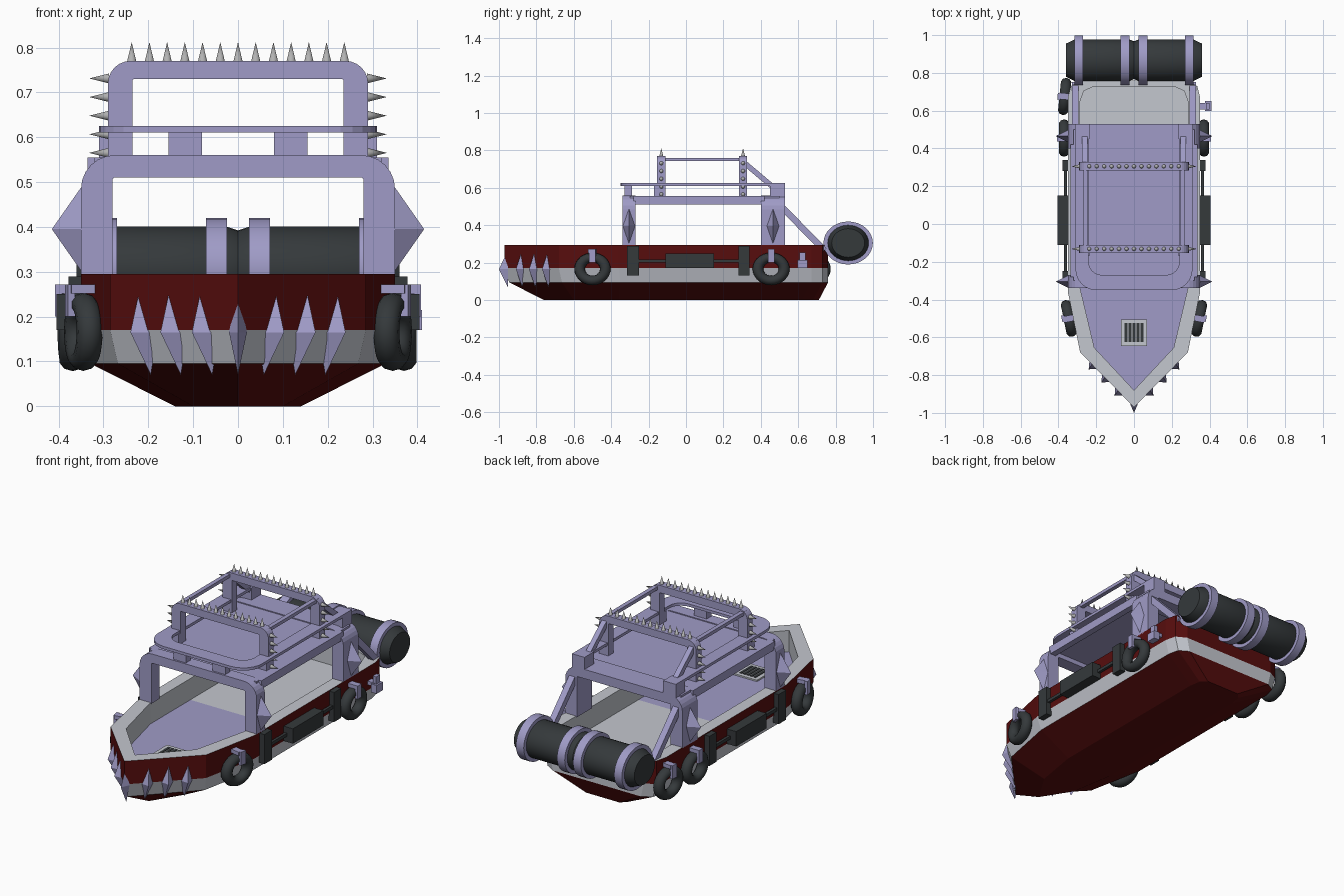
import bpy, bmesh, math
from mathutils import Matrix, Vector

if "Cube" in bpy.data.objects:
    bpy.data.objects.remove(bpy.data.objects["Cube"], do_unlink=True)


def material(name, r, g, b):
    m = bpy.data.materials.new(name)
    m.use_nodes = True
    m.diffuse_color = (r, g, b, 1)
    m.node_tree.nodes["Principled BSDF"].inputs["Base Color"].default_value = (r, g, b, 1)
    return m


RED = material("dark red paint", 0.095, 0.004, 0.004)
GREY = material("pale grey paint", 0.55, 0.57, 0.62)
LILAC = material("lilac metal", 0.35, 0.33, 0.57)
DARK = material("dark rubber", 0.035, 0.041, 0.044)
STEEL = material("spike steel", 0.45, 0.45, 0.45)


def finish(name, bm, *mats, smooth=False):
    bmesh.ops.recalc_face_normals(bm, faces=bm.faces)
    me = bpy.data.meshes.new(name)
    bm.to_mesh(me)
    bm.free()
    for m in mats:
        me.materials.append(m)
    ob = bpy.data.objects.new(name, me)
    bpy.context.collection.objects.link(ob)
    if smooth:
        bpy.ops.object.select_all(action='DESELECT')
        ob.select_set(True)
        bpy.context.view_layer.objects.active = ob
        bpy.ops.object.shade_smooth_by_angle(angle=math.radians(35))
    return ob


def box(name, mat, lo, hi, turn=None):
    """Box between two corners, optionally turned about its centre."""
    bm = bmesh.new()
    lo, hi = Vector(lo), Vector(hi)
    bmesh.ops.create_cube(bm, size=1)
    bmesh.ops.scale(bm, vec=hi - lo, verts=bm.verts)
    if turn:
        bm.transform(turn)
    bmesh.ops.translate(bm, vec=(lo + hi) / 2, verts=bm.verts)
    return finish(name, bm, mat)


def pair(name, mat, x0, x1, y0, y1, z0, z1):
    """Mirrored pair of boxes."""
    box("left_" + name, mat, (x0, y0, z0), (x1, y1, z1))
    box("right_" + name, mat, (-x1, y0, z0), (-x0, y1, z1))


def arch_points(w, base, top, r, n=6):
    half = [(w, base)]
    for i in range(n + 1):
        a = i / n * math.pi / 2
        half.append((w - r + r * math.cos(a), top - r + r * math.sin(a)))
    return half + [(-u, v) for u, v in reversed(half)]


def arch(name, mat, outer, inner, a, b, place):
    """Strip between two matching arch outlines, extruded from a to b."""
    bm = bmesh.new()
    rows = [[bm.verts.new(place(u, v, d)) for (u, v), d in ((o, a), (i, a), (i, b), (o, b))]
            for o, i in zip(outer, inner)]
    for p, q in zip(rows, rows[1:]):
        for k in range(4):
            bm.faces.new((p[k], p[k - 1], q[k - 1], q[k]))
    bm.faces.new(rows[0])
    bm.faces.new(rows[-1])
    return finish(name, bm, mat)


def spike(name, mat, base, tip):
    """Pointed solid from base points to one tip."""
    bm = bmesh.new()
    ring = [bm.verts.new(p) for p in base]
    top = bm.verts.new(tip)
    bm.faces.new(ring)
    for i, v in enumerate(ring):
        bm.faces.new((ring[i - 1], v, top))
    return finish(name, bm, mat)


# Hull lofted from outlines, open on top
rim = [(0, -.97), (.285, -.68), (.35, -.36), (.35, .67), (.335, .73), (.28, .76)]
well = [(0, -.88), (.21, -.655), (.285, -.34), (.285, .65), (.265, .705), (.22, .725)]
keel = [(0, -.76), (.10, -.60), (.14, -.36), (.14, .62), (.13, .68), (.10, .71)]
chine = [(x * .94, y * .975 if y < 0 else y) for x, y in rim]
levels = [(keel, 0), (chine, .095), (rim, .17), (rim, .295), (well, .295), (well, .18)]
bm = bmesh.new()
loops = []
for half, z in levels:
    full = half + [(-x, y) for x, y in reversed(half[1:])]
    loops.append([bm.verts.new((x, y, z)) for x, y in full])
for p, q, m in zip(loops, loops[1:], (0, 1, 0, 1, 1)):
    for i in range(len(p)):
        bm.faces.new((p[i - 1], p[i], q[i], q[i - 1])).material_index = m
bm.faces.new(loops[0])
floor = bm.faces.new(loops[-1])
floor.material_index = 1
bmesh.ops.bisect_plane(bm, geom=[floor] + list(floor.edges) + list(floor.verts),
                       plane_co=(0, 0, 0), plane_no=(0, 1, 0))
for f in bm.faces:
    c = f.calc_center_median()
    if abs(c.z - .18) < .001 and c.y < 0:
        f.material_index = 2
finish("hull", bm, RED, GREY, LILAC)

# Bow deck grate
box("grate_frame", GREY, (-.07, -.645, .18), (.07, -.505, .188))
for i in range(5):
    x = -.042 + i * .021
    box("grate_slot", DARK, (x - .007, -.625, .18), (x + .007, -.525, .191))

# Bow teeth along both bow edges
for x, y in ((0, -.965), (.078, -.885), (.148, -.815), (.215, -.745)):
    for s in ((1,) if x == 0 else (1, -1)):
        n = Vector((s * .71, -.70, 0)) if x else Vector((0, -1, 0))
        t = Vector((-n.y, n.x, 0)) * (.04 if x else .02)
        c = Vector((s * x, y, .165))
        base = [c - t, c + Vector((s * .012 if x else 0, 0, .1)), c + t,
                c + Vector((-s * .012 if x else 0, 0, -.095))]
        spike("bow_tooth", LILAC, [p - n * .012 for p in base], c + n * .035)

# Cabin hoops, roof and side rails
def upright(u, v, d):
    return (u, d, v)


for name, y0, y1 in (("front_hoop", -.34, -.27), ("rear_hoop", .40, .53)):
    arch(name, LILAC, arch_points(.35, .29, .56, .075), arch_points(.28, .29, .51, .006),
         y0, y1, upright)
    y = (y0 + y1) / 2
    for s in (1, -1):
        base = [(s * .345, y - .035, .395), (s * .345, y, .495),
                (s * .345, y + .035, .395), (s * .345, y, .295)]
        spike("hoop_side_spike", LILAC, base, (s * .415, y, .395))
box("roof_panel", LILAC, (-.32, -.30, .535), (.32, .50, .555))
pair("roof_rail", LILAC, .30, .335, -.28, .42, .51, .555)

# Raised U-shaped rack and its feet
arch("rack_ring", LILAC, arch_points(.31, -.53, .35, .11), arch_points(.24, -.53, .27, .07),
     .61, .625, lambda u, v, d: (u, -v, d))
pair("rack_front_foot", LILAC, .08, .155, -.33, -.29, .55, .612)
pair("rack_middle_foot", LILAC, .235, .29, -.17, -.11, .55, .612)
pair("rack_rear_foot", LILAC, .235, .31, .45, .53, .55, .625)

# Upper roll hoops with rows of spikes
def cone(name, p, d, r=.011):
    p, d = Vector(p), Vector(d)
    bm = bmesh.new()
    bmesh.ops.create_cone(bm, cap_ends=True, segments=10, radius1=r, radius2=0, depth=d.length)
    bm.transform(Matrix.Translation(p + d / 2) @ d.to_track_quat('Z', 'Y').to_matrix().to_4x4())
    finish(name, bm, STEEL, smooth=True)


for name, y in (("front_roll_hoop", -.132), ("rear_roll_hoop", .305)):
    arch(name, LILAC, arch_points(.29, .55, .77, .05), arch_points(.235, .55, .73, .004),
         y - .022, y + .022, upright)
    for i in range(13):
        cone("top_spike", (-.237 + i * .0395, y, .768), (0, 0, .044))
    for i in range(5):
        for s in (1, -1):
            cone("side_spike", (s * .288, y, .565 + i * .0415), (s * .044, 0, 0))
pair("top_rail", LILAC, .247, .27, -.13, .30, .742, .76)


def strut(name, x, w, a, b):
    """Sloping square bar between two (y, z) points."""
    (y0, z0), (y1, z1) = a, b
    length, cy, cz = math.hypot(y1 - y0, z1 - z0), (y0 + y1) / 2, (z0 + z1) / 2
    turn = Matrix.Rotation(math.atan2(z1 - z0, y1 - y0), 4, 'X')
    box(name, LILAC, (x - w / 2, cy - length / 2, cz - w / 2),
        (x + w / 2, cy + length / 2, cz + w / 2), turn)


for s in (1, -1):
    strut("upper_brace", s * .26, .028, (.31, .735), (.47, .60))
    strut("rear_brace", s * .31, .034, (.51, .50), (.74, .265))

# Stern barrels, lathed around x and slightly flattened
def lathe(name, mat, profile):
    bm = bmesh.new()
    verts = [bm.verts.new((x, r, 0)) for x, r in profile]
    edges = [bm.edges.new(e) for e in zip(verts, verts[1:])]
    bmesh.ops.spin(bm, geom=verts + edges, axis=(1, 0, 0), cent=(0, 0, 0),
                   angle=2 * math.pi, steps=32)
    bmesh.ops.remove_doubles(bm, verts=bm.verts, dist=.0001)
    bm.transform(Matrix.Translation((0, .867, .305)) @ Matrix.Diagonal((1, 1, .87, 1)))
    finish(name, bm, mat, smooth=True)


for s in (1, -1):
    lathe("barrel", DARK, [(0, 0), (0, .1), (s * .025, .11), (s * .315, .11),
                           (s * .36, .088), (s * .36, 0)])
    for x in (.048, .293):
        a, b = s * (x - .023), s * (x + .023)
        lathe("barrel_band", LILAC, [(a, .1), (a, .132), (b, .132), (b, .1), (a, .1)])

# Hanging tyres and their hooks
def tyre(x, y, angle):
    s = 1 if x > 0 else -1
    bpy.ops.mesh.primitive_torus_add(location=(x, y, .166), rotation=(0, math.pi / 2, angle),
                                     major_radius=.07, minor_radius=.029,
                                     major_segments=28, minor_segments=10)
    ob = bpy.context.object
    ob.name = "tyre"
    ob.scale = (.88, 1, 1)
    ob.data.materials.append(DARK)
    bpy.ops.object.shade_smooth_by_angle(angle=math.radians(40))
    turn = Matrix.Rotation(angle, 4, 'Z')
    for n, d, w, z0, z1 in (("hook_arm", -.005, .07, .252, .272), ("hook_drop", .03, .016, .2, .272)):
        c = x + s * d
        box(n, LILAC, (c - w / 2, y - .017, z0), (c + w / 2, y + .017, z1), turn)


for s in (1, -1):
    tyre(s * .345, -.5, -s * .2)
    tyre(s * .37, .455, 0)
tyre(-.367, .675, -.1)

# Side boxes, connecting bar and a cleat
pair("front_side_plate", DARK, .345, .378, -.315, -.25, .13, .29)
pair("rear_side_plate", DARK, .345, .378, .28, .34, .13, .29)
pair("side_bar", DARK, .355, .37, -.26, .29, .2, .217)
pair("side_box", DARK, .345, .405, -.11, .15, .17, .25)
box("cleat_arm", LILAC, (.34, .605, .20), (.39, .64, .22))
box("cleat_head", LILAC, (.375, .597, .17), (.41, .65, .215))
box("cleat_pin", LILAC, (.38, .607, .21), (.4, .64, .255))
